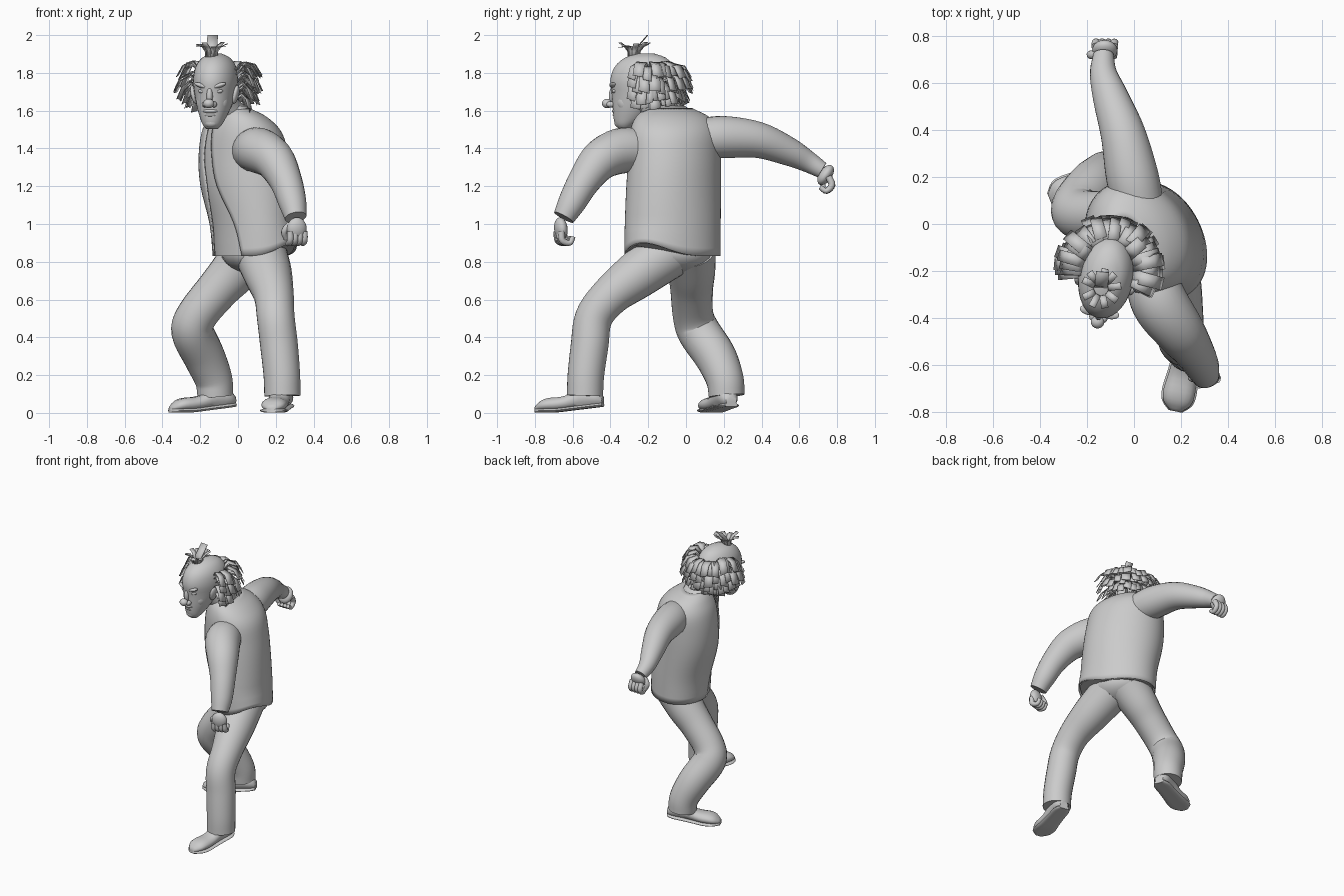
import bpy, bmesh, random
from math import sin, cos, pi, radians
from mathutils import Vector, Matrix

cube = bpy.data.objects.get("Cube")
if cube:
    bpy.data.objects.remove(cube, do_unlink=True)
random.seed(4)

GREY = (0.6, 0.6, 0.6, 1)
mat = bpy.data.materials.new("plain grey")
mat.use_nodes = True
mat.diffuse_color = GREY
mat.node_tree.nodes["Principled BSDF"].inputs["Base Color"].default_value = GREY


def finish(obj, angle=50):
    obj.data.materials.append(mat)
    bpy.ops.object.select_all(action='DESELECT')
    obj.select_set(True)
    bpy.context.view_layer.objects.active = obj
    bpy.ops.object.shade_smooth_by_angle(angle=radians(angle))
    return obj


def loft(name, strips, closed=True, angle=50):
    """Skin one or more lists of rings into a single object."""
    bm = bmesh.new()
    for rings in strips:
        loops = [[bm.verts.new(p) for p in ring] for ring in rings]
        n = len(loops[0])
        for a, b in zip(loops, loops[1:]):
            for i in range(n if closed else n - 1):
                j = (i + 1) % n
                bm.faces.new((a[i], a[j], b[j], b[i]))
        if closed:
            bm.faces.new(loops[0])
            bm.faces.new(loops[-1])
    bmesh.ops.recalc_face_normals(bm, faces=bm.faces)
    mesh = bpy.data.meshes.new(name)
    bm.to_mesh(mesh)
    bm.free()
    obj = bpy.data.objects.new(name, mesh)
    bpy.context.collection.objects.link(obj)
    return finish(obj, angle)


def smooth_path(points, steps):
    """Catmull-Rom through points of any dimension."""
    pts = [Vector(p) for p in points]
    pts = [pts[0] * 2 - pts[1]] + pts + [pts[-1] * 2 - pts[-2]]
    out = []
    for a, b, c, d in zip(pts, pts[1:], pts[2:], pts[3:]):
        for k in range(steps):
            t = k / steps
            out.append(b + (c - a) * t / 2 + (a * 2 - b * 5 + c * 4 - d) * t * t / 2
                       + (b * 3 - a - c * 3 + d) * t ** 3 / 2)
    return out + [pts[-2]]


def tube_rings(points, sides=24, steps=5):
    """Round rings along a path of (x, y, z, radius)."""
    path = smooth_path(points, steps)
    u, rings = Vector((1, 0.3, 0.1)), []
    for i, p in enumerate(path):
        t = (path[min(i + 1, len(path) - 1)] - path[max(i - 1, 0)]).xyz.normalized()
        u = (u - t * u.dot(t)).normalized()
        v = t.cross(u)
        rings.append([p.xyz + (u * cos(a) + v * sin(a)) * p.w
                      for a in (2 * pi * k / sides for k in range(sides))])
    return rings


def tube(name, points):
    return loft(name, [tube_rings(points)])


def ball(name, centre, size, rot=None):
    bpy.ops.mesh.primitive_uv_sphere_add(segments=20, ring_count=12, radius=1, location=centre)
    obj = bpy.context.object
    obj.name, obj.scale = name, size
    if rot:
        obj.rotation_euler = rot.to_euler()
    return finish(obj, 180)


# Torso: height, centre, radii, and the two angles of the jacket opening
TORSO = [(0.83, .085, -.07, .215, .25, 253, 190), (1.0, .075, -.07, .222, .25, 245, 198),
         (1.2, .045, -.065, .24, .247, 230, 209), (1.35, .03, -.06, .235, .242, 225, 207),
         (1.48, .02, -.06, .21, .235, 222, 208), (1.56, .0, -.07, .155, .195, 222, 208),
         (1.61, -.03, -.09, .09, .12, 222, 208)]


def body_ring(row, scale, start, end, n):
    """Slanted oval, longest towards the left hip, where the hem flares and lifts."""
    z, cx, cy, rx, ry = row[:5]
    ring = []
    for k in range(n):
        a = radians(start + (end - start) * k / (n - 1))
        hip = max(0, cos(a + radians(25))) ** 4 * max(0, (1 - z) / .17)
        size = scale * (1 + .05 * hip)
        ring.append((cx + rx * size * cos(a), cy + ry * size * sin(a - radians(12)), z + .07 * hip))
    return ring


rows = smooth_path(TORSO, 4)
jacket = loft("jacket", [[body_ring(r, 1, r[5], r[6] + 360, 61) for r in rows]], closed=False)
shell = jacket.modifiers.new("Thickness", 'SOLIDIFY')
shell.thickness, shell.offset = 0.008, 0
loft("shirt", [[body_ring(r, 0.96, 0, 354, 60) for r in rows]])

# Collar and neck
tube("neck", [(0, -.1, 1.54, .09), (-.06, -.17, 1.62, .075), (-.1, -.22, 1.72, .08)])
loft("collar", [[body_ring((z, x, y, r, r + .02), 1, 235, 545, 28)
     for z, x, y, r in [(1.58, -.02, -.085, .12), (1.625, -.04, -.11, .085), (1.6, -.03, -.1, .105)]]],
     closed=False)

# Trousers
ball("trouser_seat", (.085, -.06, .85), (.175, .2, .115))
tube("left_trouser_leg", [(.12, -.1, .845, .14), (.16, -.26, .73, .127), (.19, -.4, .62, .106),
     (.2, -.488, .505, .1), (.217, -.51, .36, .1), (.232, -.53, .2, .097), (.235, -.535, .09, .096)])
tube("right_trouser_leg", [(.07, .015, .86, .142), (-.02, .028, .75, .127), (-.11, .03, .65, .113),
     (-.215, .037, .52, .108), (-.24, .068, .43, .113), (-.18, .155, .3, .11),
     (-.13, .205, .18, .1), (-.12, .215, .09, .095)])

# Sleeves
tube("left_sleeve", [(.06, -.19, 1.38, .105), (.107, -.33, 1.39, .121), (.19, -.45, 1.34, .108),
     (.252, -.538, 1.23, .087), (.288, -.603, 1.115, .074), (.305, -.647, 1.035, .058)])
tube("right_sleeve", [(.025, .06, 1.45, .105), (-.007, .2, 1.46, .112), (-.046, .38, 1.445, .096),
     (-.1, .54, 1.385, .076), (-.13, .64, 1.333, .058), (-.13, .72, 1.285, .044)])


# Fists with curled fingers
def hand(side, origin, out, curl, thumb_sign):
    o, d = Vector(origin), Vector(out).normalized()
    c = Vector(curl)
    c = (c - d * c.dot(d)).normalized()
    s = d.cross(c) * thumb_sign

    def at(i, f, g, r):
        return (*(o + s * i + d * f + c * g), r)
    ball(side + "_palm", o + d * .025, (.054, .034, .06), Matrix((s * thumb_sign, c, d)).transposed())
    digits = []
    for k in range(4):
        i = (k - 1.5) * .026
        digits.append(tube_rings([at(i, .04, -.008, .018), at(i, .088, .003, .018),
                      at(i, .097, .045, .015), at(i, .062, .06, .013)], sides=10, steps=4))
    digits.append(tube_rings([at(.03, 0, .01, .02), at(.06, .035, .03, .018),
                  at(.048, .075, .05, .012)], sides=10, steps=4))
    loft(side + "_fingers", digits)


hand("left", (.31, -.66, 1.0), (.05, -.1, -1), (-.3, 1, 0), -1)
hand("right", (-.125, .725, 1.28), (.02, .55, -.8), (0, -.8, -.55), 1)

# Shoes: cross-sections along the foot over a slightly wider sole
SHOE = [(0, .03, .06), (.04, .052, .1), (.12, .055, .12), (.2, .06, .085),
        (.28, .068, .08), (.33, .058, .065), (.365, .022, .035)]


def shoe(side, heel, toe, lift):
    h = Vector((*heel, 0))
    d = (Vector((*toe, 0)) - h).normalized()
    w = Vector((-d.y, d.x, 0))

    def section(t, half, low, high):
        rise = lift * max(0, 1 - t / .25)
        ring = []
        for k in range(16):
            a = 2 * pi * k / 16
            z = (low + high) / 2 + (high - low) / 2 * max(-.8, min(1, sin(a) * 1.1))
            ring.append(h + d * t + w * half * cos(a) + Vector((0, 0, z + rise)))
        return ring
    path = smooth_path(SHOE, 3)
    loft(side + "_shoe", [[section(p.x, p.y, .01, p.z) for p in path]])
    loft(side + "_sole", [[section(p.x, p.y + .007, 0, .025) for p in path]])


shoe("left", (.25, -.44), (.175, -.8), .03)
shoe("right", (-.02, .24), (-.37, .1), .03)

# Head: height, front-to-back centre, half width, half depth
HEAD = [(1.503, -.325, .03, .03), (1.525, -.32, .05, .055), (1.56, -.3, .067, .085),
        (1.62, -.27, .09, .12), (1.69, -.235, .108, .16), (1.76, -.225, .117, .178),
        (1.83, -.22, .106, .16), (1.88, -.215, .072, .11), (1.903, -.21, .025, .04)]
AXIS = Vector((-.12, -.235, 0))
TURN = Matrix.Rotation(radians(-11), 3, 'Z')


def face_pos(x, y, z):
    return AXIS + TURN @ Vector((x, y, z))


def head_ring(z, cy, half_width, half_depth):
    angles = [2 * pi * k / 36 for k in range(36)]
    return [face_pos(half_width * cos(a), cy - AXIS.y + half_depth * sin(a), z) for a in angles]


loft("head", [[head_ring(*p) for p in smooth_path(HEAD, 3)]], angle=180)


def feature(name, pos, size, roll=0):
    ball(name, face_pos(*pos), size, TURN @ Matrix.Rotation(radians(roll), 3, 'Y'))


feature("nose_tip", (0, -.185, 1.638), (.029, .028, .025))
feature("nose_bridge", (0, -.155, 1.678), (.017, .022, .045))
feature("upper_lip", (0, -.133, 1.598), (.042, .026, .013))
feature("lower_lip", (0, -.13, 1.577), (.036, .026, .012))
feature("chin", (0, -.112, 1.535), (.038, .034, .028))
for side, m in (("left", 1), ("right", -1)):
    feature(side + "_nostril", (m * .024, -.163, 1.633), (.016, .022, .016))
    feature(side + "_brow", (m * .045, -.142, 1.732), (.042, .022, .013), -m * 18)
    feature(side + "_eye", (m * .045, -.135, 1.702), (.022, .016, .011), -m * 8)
    feature(side + "_cheek", (m * .045, -.078, 1.645), (.042, .048, .055))
    feature(side + "_ear", (m * .113, -.015, 1.685), (.016, .033, .05), m * 12)


# Hair: flat locks made from radial paths of (distance, height)
def lock(centre, angle, path, width, roll=0.0):
    a = radians(angle)
    out, side = Vector((cos(a), sin(a), 0)), Vector((-sin(a), cos(a), 0))
    c, ring = Vector(centre), []
    for k, (r, z) in enumerate(path):
        across = side * cos(roll * k) + Vector((0, 0, sin(roll * k)))
        ring.append([c + out * r + across * w + Vector((0, 0, z)) for w in (-width, width)])
    return ring


LAYERS = [[(.095, 1.8), (.14, 1.85), (.19, 1.835), (.225, 1.775)],
          [(.1, 1.76), (.15, 1.8), (.2, 1.775), (.23, 1.71)],
          [(.1, 1.71), (.15, 1.745), (.19, 1.71), (.215, 1.65)],
          [(.09, 1.66), (.13, 1.69), (.165, 1.66), (.18, 1.61)]]
locks = []
for layer in LAYERS:
    for k in range(20):
        angle = -25 + 207 * k / 19 + random.uniform(-4, 4)
        grow, drop = random.uniform(.92, 1.06), random.uniform(-.02, .015)
        locks.append(lock((-.105, -.195, 0), angle, [(r * grow, z + drop) for r, z in layer],
                          random.uniform(.022, .03), random.uniform(-.12, .12)))
hair = loft("side_hair", locks, closed=False, angle=20)

# Tuft on the crown with one tall lock
tuft = [lock((-.14, -.275, 0), 40 * k + random.uniform(-8, 8),
        [(.028, 1.87), (.03, 1.915), (.05, 1.94), (.085, 1.95 + random.uniform(-.015, .015))], .015)
        for k in range(9)]
tuft.append(lock((-.14, -.275, 0), 85, [(.0, 1.87), (.01, 1.93), (.07, 2.0)], .028))
crown = loft("crown_tuft", tuft, closed=False, angle=20)
for obj in (hair, crown):
    obj.modifiers.new("Thickness", 'SOLIDIFY').thickness = 0.003
